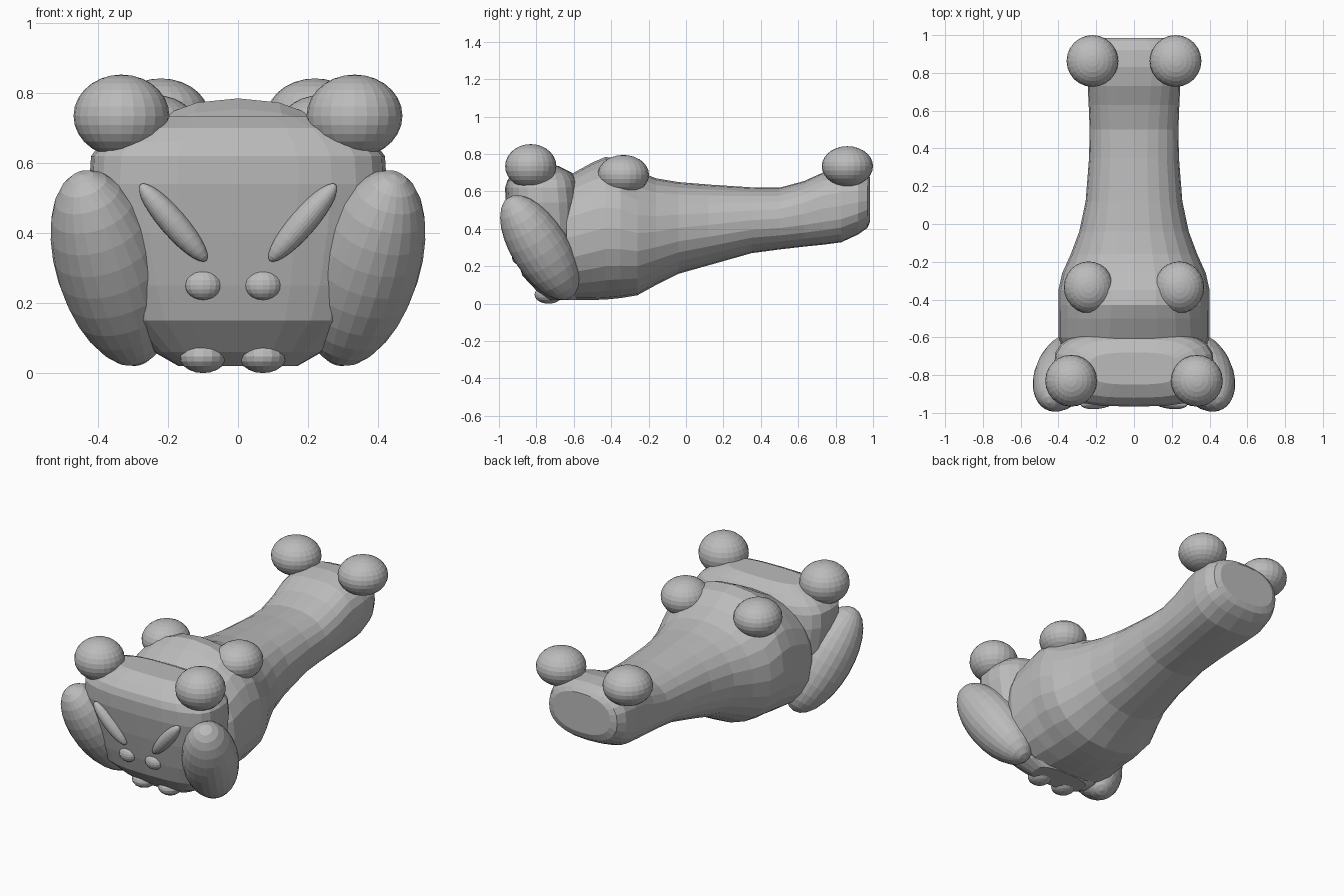
import bpy, bmesh, math
from mathutils import Vector, Matrix

if "Cube" in bpy.data.objects:
    bpy.data.objects.remove(bpy.data.objects["Cube"])

grey = bpy.data.materials.new("plain grey")
grey.diffuse_color = (0.5, 0.5, 0.5, 1)
grey.use_nodes = True
grey.node_tree.nodes["Principled BSDF"].inputs["Base Color"].default_value = grey.diffuse_color


def finish(name, bm):
    bmesh.ops.recalc_face_normals(bm, faces=bm.faces[:])
    me = bpy.data.meshes.new(name)
    bm.to_mesh(me)
    bm.free()
    me.materials.append(grey)
    ob = bpy.data.objects.new(name, me)
    bpy.context.collection.objects.link(ob)
    return ob


def oval(rx, ry, power, n=24):
    """Superellipse outline points."""
    pts = []
    for i in range(n):
        a = 2 * math.pi * i / n
        c, s = math.cos(a), math.sin(a)
        pts.append((rx * math.copysign(abs(c) ** (2 / power), c),
                    ry * math.copysign(abs(s) ** (2 / power), s)))
    return pts


def loft(name, rings):
    bm = bmesh.new()
    rows = [[bm.verts.new(p) for p in ring] for ring in rings]
    for a, b in zip(rows, rows[1:]):
        for i in range(len(a)):
            j = (i + 1) % len(a)
            bm.faces.new((a[i], a[j], b[j], b[i]))
    bm.faces.new(rows[0])
    bm.faces.new(rows[-1])
    return finish(name, bm)


def ellipsoid(name, centre, radii, axis=(0, 0, 1), seg=24, rings=14):
    """Ellipsoid whose local z (pole) points along axis."""
    bm = bmesh.new()
    rot = Vector((0, 0, 1)).rotation_difference(Vector(axis)).to_matrix().to_4x4()
    m = Matrix.Translation(centre) @ rot @ Matrix.Diagonal((*radii, 1))
    bmesh.ops.create_uvsphere(bm, u_segments=seg, v_segments=rings, radius=1, matrix=m)
    return finish(name, bm)


# Long tapering body: y, bottom z, top z, half width, squareness
body = [(-0.64, .03, .68, .385, 2.4), (-.6, .02, .70, .40, 2.4), (-.5, .02, .755, .40, 2.3),
        (-.43, .022, .785, .40, 2.2), (-.35, .03, .77, .40, 2.2), (-.26, .045, .71, .38, 2.2),
        (-.16, .10, .67, .335, 2.2), (-.04, .16, .65, .29, 2.2), (.12, .205, .637, .256, 2.2),
        (.35, .27, .622, .238, 2.2), (.5, .29, .62, .235, 2.3), (.63, .305, .655, .24, 2.5),
        (.73, .315, .70, .245, 2.7), (.83, .328, .72, .255, 2.7), (.92, .37, .715, .25, 2.6),
        (.97, .405, .695, .225, 2.4), (.985, .44, .675, .19, 2.3)]
loft("body", [[(x, y, (lo + hi) / 2 + z) for x, z in oval(w, (hi - lo) / 2, p)]
              for y, lo, hi, w, p in body])

# Head, stacked upward: z, front y, back y, half width
head = [(.02, -.74, -.58, .17), (.06, -.79, -.56, .24), (.15, -.875, -.56, .33),
        (.25, -.905, -.56, .37), (.4, -.94, -.56, .405), (.54, -.965, -.56, .425),
        (.62, -.967, -.57, .42), (.66, -.955, -.58, .39), (.70, -.92, -.61, .34),
        (.735, -.85, -.68, .24)]
loft("head", [[(x, (f + b) / 2 + y, z) for x, y in oval(w, (b - f) / 2, 3)]
              for z, f, b, w in head])

# Paired parts
for s, side in ((-1, "left"), (1, "right")):
    ellipsoid("front_knob_" + side, (s * .333, -.83, .735), (.137, .137, .118))
    ellipsoid("middle_knob_" + side, (s * .24, -.335, .69), (.131, .137, .105))
    ellipsoid("rear_knob_" + side, (s * .22, .863, .735), (.137, .137, .107))
    ellipsoid("cheek_" + side, (s * .365, -.782, .30), (.154, .154, .325),
              (s * .26, -.51, .82))
    ellipsoid("brow_" + side, (s * .185, -.94, .43), (.038, .038, .145),
              (s * .19, -.03, .22))
    # nostrils and chin bumps sit slightly off centre
    x = s * .0855 - .0145
    ellipsoid("nostril_" + side, (x, -.895, .252), (.052, .036, .043), seg=16, rings=10)
    ellipsoid("chin_bump_" + side, (x, -.735, .048), (.068, .075, .048), seg=16, rings=10)
